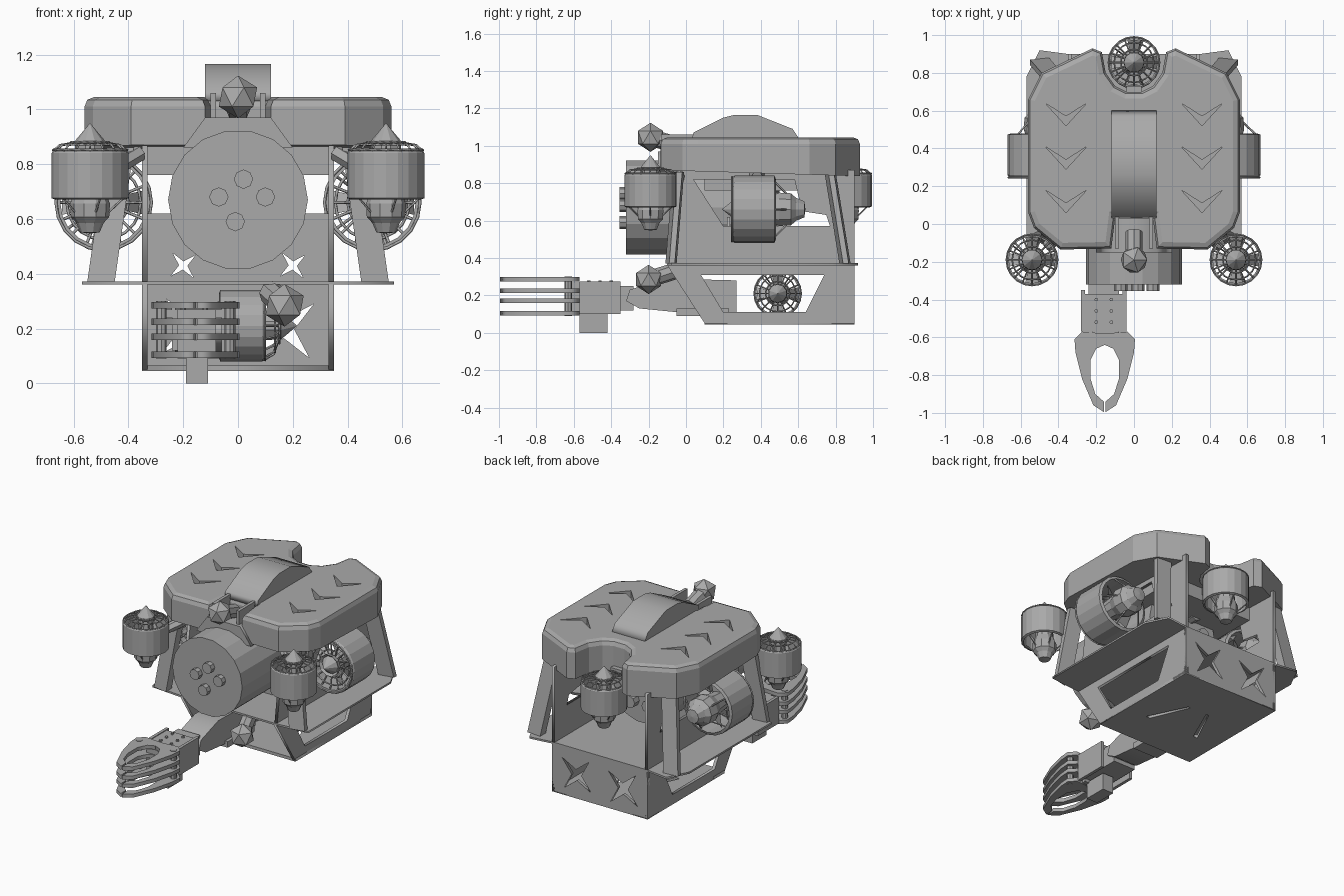
import bpy, bmesh, math
from mathutils import Matrix, Vector

cube = bpy.data.objects.get("Cube")
if cube:
    bpy.data.objects.remove(cube)

grey = bpy.data.materials.new("plain grey")
grey.use_nodes = True
grey.diffuse_color = (0.4, 0.4, 0.4, 1)
grey.node_tree.nodes["Principled BSDF"].inputs["Base Color"].default_value = (0.4, 0.4, 0.4, 1)

# Local frames whose z points along the named axis; plate points are (y,z), (x,z), (x,y)
FRAMES = {
    "x": Matrix(((0, 0, 1), (1, 0, 0), (0, 1, 0))).to_4x4(),
    "y": Matrix(((1, 0, 0), (0, 0, -1), (0, 1, 0))).to_4x4(),
    "z": Matrix.Identity(4),
}
AXES = {"x": Vector((1, 0, 0)), "y": Vector((0, 1, 0)), "z": Vector((0, 0, 1))}


def link(name, data, matrix=None):
    ob = bpy.data.objects.new(name, data)
    ob.data.materials.append(grey)
    bpy.context.scene.collection.objects.link(ob)
    if matrix:
        ob.matrix_world = matrix
    return ob


def from_bm(name, bm, matrix=None):
    bmesh.ops.recalc_face_normals(bm, faces=bm.faces)
    me = bpy.data.meshes.new(name)
    bm.to_mesh(me)
    bm.free()
    return link(name, me, matrix)


def to_mesh(ob):
    bpy.ops.object.select_all(action="DESELECT")
    ob.select_set(True)
    bpy.context.view_layer.objects.active = ob
    bpy.ops.object.convert(target="MESH")


def plate(name, outlines, axis, lo, hi):
    """Flat panel between lo and hi; every outline after the first is a hole."""
    cu = bpy.data.curves.new(name, "CURVE")
    cu.dimensions, cu.fill_mode, cu.extrude = "2D", "BOTH", (hi - lo) / 2
    for pts in outlines:
        sp = cu.splines.new("POLY")
        sp.points.add(len(pts) - 1)
        for p, (a, b) in zip(sp.points, pts):
            p.co = (a, b, 0, 1)
        sp.use_cyclic_u = True
    to_mesh(link(name, cu, Matrix.Translation(AXES[axis] * (lo + hi) / 2) @ FRAMES[axis]))


def wires(name, lines, radius, matrix):
    cu = bpy.data.curves.new(name, "CURVE")
    cu.dimensions, cu.bevel_depth, cu.bevel_resolution = "3D", radius, 0
    for pts, closed in lines:
        sp = cu.splines.new("POLY")
        sp.points.add(len(pts) - 1)
        for p, co in zip(sp.points, pts):
            p.co = (*co, 1)
        sp.use_cyclic_u = closed
    to_mesh(link(name, cu, matrix))


def prism_bm(pts, lo, hi):
    bm = bmesh.new()
    face = bm.faces.new([bm.verts.new((x, y, lo)) for x, y in pts])
    ext = bmesh.ops.extrude_face_region(bm, geom=[face])
    for v in ext["geom"]:
        if isinstance(v, bmesh.types.BMVert):
            v.co.z = hi
    return bm


def box(name, lo, hi):
    bm = prism_bm([(lo[0], lo[1]), (hi[0], lo[1]), (hi[0], hi[1]), (lo[0], hi[1])], lo[2], hi[2])
    from_bm(name, bm)


def ring(r, z, n):
    return [(r * math.cos(math.tau * i / n), r * math.sin(math.tau * i / n), z) for i in range(n)]


def lathe(name, profile, n, matrix):
    bm = bmesh.new()
    rows = [[bm.verts.new(c) for c in ring(max(r, 1e-4), z, n)] for r, z in profile]
    for a, b in zip(rows, rows[1:]):
        for i in range(n):
            j = (i + 1) % n
            bm.faces.new((a[i], a[j], b[j], b[i]))
    bmesh.ops.remove_doubles(bm, verts=bm.verts, dist=4e-4)
    from_bm(name, bm, matrix)


def rod(name, start, end, r, n=10):
    d = Vector(end) - Vector(start)
    m = Matrix.Translation(start) @ d.to_track_quat("Z", "Y").to_matrix().to_4x4()
    lathe(name, [(0, 0), (r, 0), (r, d.length), (0, d.length)], n, m)


def mirrored(half):
    return half + [(-x, y) for x, y in reversed(half)]


def star(cx, cy, r, turn):
    return [(cx + (r if i % 2 == 0 else r * 0.25) * math.cos(turn + i * math.pi / 4),
             cy + (r if i % 2 == 0 else r * 0.25) * math.sin(turn + i * math.pi / 4)) for i in range(8)]


# Buoyancy float: clipped corners, rounded top edge, rear notch and chevron grooves
outline = mirrored([(0.1, 0.03), (0.12, -0.13), (0.39, -0.135), (0.53, -0.02), (0.56, 0.06), (0.56, 0.66),
                    (0.49, 0.8), (0.22, 0.93), (0.17, 0.91), (0.15, 0.8), (0.1, 0.73), (0.04, 0.7)])
bm = prism_bm(outline, 0.865, 1.045)
for v in bm.verts:
    if v.co.z < 1:
        v.co.z -= 0.03 * v.co.y  # underside drops slightly to the rear
top = [e for e in bm.edges if all(v.co.z > 1 for v in e.verts)]
bmesh.ops.bevel(bm, geom=top, offset=0.035, segments=2, profile=0.5, affect="EDGES", clamp_overlap=True)
float_block = from_bm("float_block", bm)
for side in (-1, 1):
    for y in (0.52, 0.29, 0.06):
        v = [(-0.11, 0.12), (0, 0.05), (0.11, 0.12), (0, 0)]
        cutter = from_bm("chevron_cutter", prism_bm([(side * 0.36 + a, y + b) for a, b in v], 1.0, 1.1))
        cutter.hide_render = True
        mod = float_block.modifiers.new("chevron", "BOOLEAN")
        mod.operation, mod.object, mod.solver = "DIFFERENCE", cutter, "EXACT"
        bpy.context.view_layer.objects.active = float_block
        bpy.ops.object.modifier_apply(modifier=mod.name)
        bpy.data.objects.remove(cutter)
plate("top_hump", [[(0.03, 1.03), (0.04, 1.07), (0.2, 1.15), (0.26, 1.165), (0.38, 1.165), (0.57, 1.09),
                    (0.61, 1.03)]], "x", -0.12, 0.12)
box("float_tray", (-0.33, 0.1, 0.76), (0.33, 0.68, 0.87))

# Lower skid: windowed sides, starred back, slotted floor
for s, name in ((-1, "right"), (1, "left")):
    plate(name + "_skid_side", [[(-0.1, 0.36), (0.1, 0.05), (0.9, 0.05), (0.9, 0.36)],
                                [(0.08, 0.31), (0.74, 0.31), (0.64, 0.11), (0.2, 0.11)]],
          "x", s * 0.34 - 0.01, s * 0.34 + 0.01)
    # Upper wall with a large opening behind the thruster
    plate(name + "_upper_wall", [[(-0.09, 0.37), (0.9, 0.37), (0.9, 0.87), (-0.02, 0.87)],
                                 [(0.04, 0.82), (0.58, 0.82), (0.62, 0.65), (0.75, 0.63), (0.77, 0.57), (0.2, 0.57)]],
          "x", s * 0.34 - 0.01, s * 0.34 + 0.01)
    # Splayed struts between float and shelf
    for y0, y1, end in ((-0.04, -0.08, "front"), (0.77, 0.85, "rear")):
        bm = bmesh.new()
        for x, y, z in ((0.43, y0, 0.86), (0.5, y1, 0.37)):
            for dx, dy in ((-0.05, -0.03), (0.05, -0.01), (0.05, 0.02), (-0.05, 0.03)):
                bm.verts.new((s * (x + dx), y + dy, z))
        bmesh.ops.convex_hull(bm, input=bm.verts)
        from_bm(f"{name}_{end}_strut", bm)
plate("skid_back", [[(-0.35, 0.05), (0.35, 0.05), (0.35, 0.36), (-0.35, 0.36)],
                    star(-0.17, 0.2, 0.14, 0.7), star(0.17, 0.2, 0.14, 0.7)], "y", 0.88, 0.9)
plate("skid_floor", [[(-0.35, 0.1), (0.35, 0.1), (0.35, 0.9), (-0.35, 0.9)],
                     [(-0.2, 0.35), (-0.17, 0.35), (-0.06, 0.6), (-0.08, 0.6)],
                     [(0.2, 0.35), (0.17, 0.35), (0.06, 0.6), (0.08, 0.6)]], "z", 0.045, 0.065)
plate("deck_shelf", [mirrored([(0.35, -0.1), (0.57, -0.08), (0.57, 0.78), (0.5, 0.92), (0.35, 0.9)])],
      "z", 0.36, 0.372)
plate("bulkhead", [[(-0.33, 0.37), (0.33, 0.37), (0.33, 0.62), (-0.33, 0.62)],
                   star(-0.2, 0.43, 0.06, 0.7), star(0.2, 0.43, 0.06, 0.7)], "y", 0.22, 0.235)

# Main pressure hull with end knobs and neck
rod("pressure_hull", (0, -0.32, 0.67), (0, 0.45, 0.67), 0.255, 18)
for x, z in ((-0.07, 0.68), (0.02, 0.745), (0.1, 0.68), (-0.01, 0.59)):
    rod("front_knob", (x, -0.355, z), (x, -0.31, z), 0.035, 8)
for x, y, _ in ring(0.13, 0, 6):
    rod("rear_knob", (x, 0.44, 0.67 + y), (x, 0.5, 0.67 + y), 0.04, 8)
plate("hull_neck", [[(-0.2, 0.86), (0.2, 0.86), (0.12, 0.97), (-0.12, 0.97)]], "y", -0.15, 0.05)


# Ducted thruster: unit-radius design along local z, nose upward
def thruster(name, loc, r, nose=2.0, rot=Matrix.Identity(4)):
    m = Matrix.Translation(loc) @ rot @ Matrix.Scale(r, 4)
    lathe(name + "_duct", [(0.9, 0), (1, 0.04), (1, 1.22), (0.96, 1.28), (0.88, 1.28), (0.9, 0)], 20, m)
    lathe(name + "_motor", [(0, -0.88), (0.25, -0.85), (0.36, -0.6), (0.5, -0.45), (0.52, -0.1), (0.4, 0.2),
                            (0.3, 1.2), (0.4, 1.3), (0.38, nose - 0.45), (0, nose)], 10, m)
    hub = nose - 0.5
    lines = [(ring(0.97, 1.3, 20), True), (ring(0.75, 1.3 + (hub - 1.3) * 0.7, 20), True),
             (ring(0.5, hub, 16), True)]
    lines += [([a, b, c], False) for a, b, c in
              zip(ring(0.97, 1.25, 16), ring(0.8, 1.3 + (hub - 1.3) * 0.6, 16), ring(0.34, hub, 16))]
    lines += [([a, b], False) for a, b in zip(ring(0.93, 0.1, 5), ring(0.4, -0.4, 5))]
    wires(name + "_grille", lines, 0.03, m)
    # Propeller blades
    bm = bmesh.new()
    for i in range(4):
        turn = Matrix.Rotation(i * math.pi / 2, 4, "Z")
        bm.faces.new([bm.verts.new(turn @ Vector(c)) for c in
                      ((0.25, -0.12, 0.55), (0.85, -0.25, 0.5), (0.85, 0.25, 0.85), (0.25, 0.12, 0.75))])
    from_bm(name + "_propeller", bm, m)


forward = Matrix.Rotation(math.pi / 2, 4, "X")
for s, name in ((-1, "right"), (1, "left")):
    thruster(name + "_lift_thruster", (s * 0.54, -0.19, 0.67), 0.14)
    thruster(name + "_drive_thruster", (s * 0.49, 0.48, 0.66), 0.18, 1.6, forward)
    rod(name + "_lift_bracket", (s * 0.36, -0.03, 0.84), (s * 0.46, -0.12, 0.78), 0.03, 6)
    rod(name + "_drive_bracket", (s * 0.33, 0.38, 0.86), (s * 0.45, 0.38, 0.82), 0.04, 6)
thruster("rear_lift_thruster", (0, 0.855, 0.67), 0.14)
box("rear_bracket", (-0.04, 0.62, 0.8), (0.04, 0.73, 0.88))
# Sideways thruster in the middle of the skid
thruster("skid_thruster", (-0.07, 0.49, 0.21), 0.13, 2.2, Matrix.Rotation(math.pi / 2, 4, "Y"))


# Lamps: faceted head on a short tilted body
def lamp(name, head, tail):
    bm = bmesh.new()
    bmesh.ops.create_icosphere(bm, subdivisions=1, radius=0.078)
    from_bm(name + "_head", bm, Matrix.Translation(head))
    rod(name + "_body", head, tail, 0.045, 8)


lamp("top_lamp", (0, -0.19, 1.045), (0, -0.04, 1.0))
lamp("lower_lamp", (0.17, -0.2, 0.285), (0.12, -0.06, 0.33))
for s in (-1, 1):
    box("lamp_bracket", (s * 0.09 - 0.01, -0.13, 0.95), (s * 0.09 + 0.01, 0.05, 1.06))

# Manipulator arm
plate("upper_arm", [[(-0.32, 0.17), (-0.3, 0.23), (-0.12, 0.29), (0.27, 0.28), (0.27, 0.11), (-0.05, 0.11),
                     (-0.25, 0.13)]], "x", -0.23, -0.06)
box("arm_foot", (-0.22, -0.05, 0.09), (-0.04, 0.23, 0.13))
box("forearm", (-0.24, -0.57, 0.12), (-0.08, -0.28, 0.25))
for x in (-0.28, -0.06):
    box("forearm_cheek", (x, -0.57, 0.1), (x + 0.02, -0.35, 0.275))
box("forearm_cover", (-0.26, -0.57, 0.24), (-0.06, -0.37, 0.27))
for x in (-0.2, -0.12):
    for y in (-0.4, -0.46, -0.52):
        rod("cover_bolt", (x, y, 0.265), (x, y, 0.28), 0.01, 6)
box("wrist_block", (-0.22, -0.64, 0.1), (-0.08, -0.55, 0.27))
box("arm_camera", (-0.19, -0.57, 0.0), (-0.11, -0.42, 0.11))

# Gripper: four layers of paired curved fingers
finger = [(0.0, -0.58), (0.12, -0.57), (0.16, -0.61), (0.155, -0.68), (0.12, -0.82), (0.06, -0.96), (0.005, -0.995),
          (0.005, -0.94), (0.05, -0.9), (0.075, -0.82), (0.075, -0.72), (0.045, -0.66), (0.0, -0.64)]
for z in (0.105, 0.17, 0.225, 0.285):
    for s in (-1, 1):
        plate("gripper_finger", [[(s * x - 0.155, y) for x, y in finger]], "z", z - 0.012, z + 0.012)
for x in (-0.28, -0.03):
    rod("finger_pin", (x, -0.63, 0.09), (x, -0.63, 0.3), 0.02, 8)
